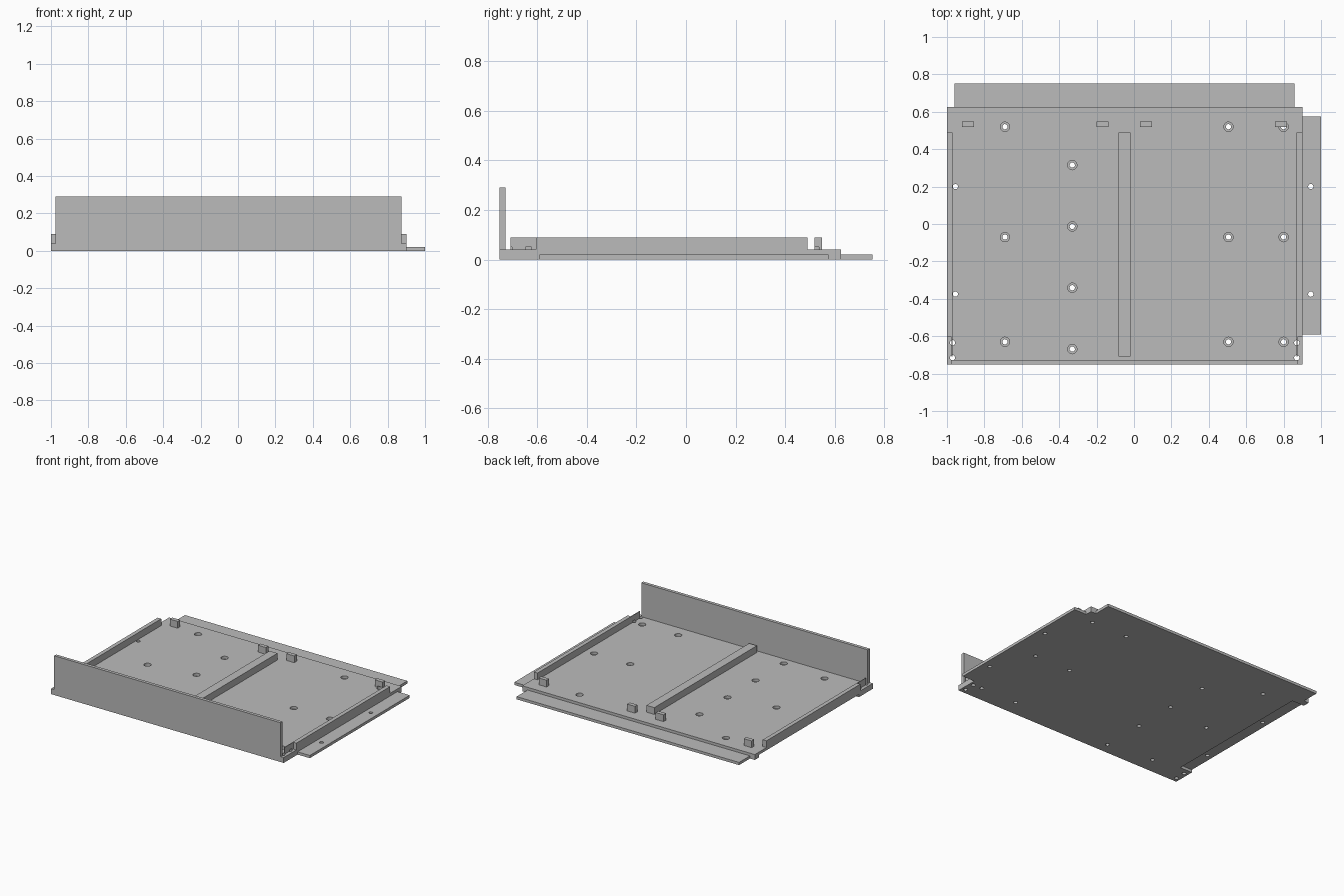
import bpy, bmesh, math
from mathutils import Matrix

cube = bpy.data.objects.get("Cube")
if cube:
    bpy.data.objects.remove(cube, do_unlink=True)

grey = bpy.data.materials.new("plain grey")
grey.use_nodes = True
colour = (0.5, 0.5, 0.5, 1)
grey.diffuse_color = colour
grey.node_tree.nodes["Principled BSDF"].inputs["Base Color"].default_value = colour

MID = -0.05            # symmetry line of the tray
FLOOR, RAIL = 0.04, 0.09


def finish(name, bm):
    mesh = bpy.data.meshes.new(name)
    bm.to_mesh(mesh)
    bm.free()
    mesh.materials.append(grey)
    obj = bpy.data.objects.new(name, mesh)
    bpy.context.collection.objects.link(obj)
    return obj


def box(name, x, y, z):
    bm = bmesh.new()
    bmesh.ops.create_cube(bm, size=1)
    for v in bm.verts:
        for i, (lo, hi) in enumerate((x, y, z)):
            v.co[i] = lo if v.co[i] < 0 else hi
    return finish(name, bm)


def boolean(obj, other, operation):
    mod = obj.modifiers.new(operation.lower(), "BOOLEAN")
    mod.operation, mod.object, mod.solver = operation, other, "EXACT"
    bpy.context.view_layer.objects.active = obj
    bpy.ops.object.modifier_apply(modifier=mod.name)


def mirrored(lo, hi):
    return (2 * MID - hi, 2 * MID - lo)


def add_drill(bm, x, y, bored):
    # stepped round plug: narrow shaft, wider head when counterbored
    head = 0.025 if bored else 0.014
    rings = [(0.014, -0.05), (0.014, 0.02), (head, 0.02), (head, 0.05)]
    if not bored:
        rings = [rings[0], rings[3]]
    n = 24
    loops = [[bm.verts.new((x + r * math.cos(i * math.tau / n),
                            y + r * math.sin(i * math.tau / n), z))
              for i in range(n)] for r, z in rings]
    for a, b in zip(loops, loops[1:]):
        for i in range(n):
            j = (i + 1) % n
            bm.faces.new((a[i], a[j], b[j], b[i]))
    bm.faces.new(loops[0][::-1])
    bm.faces.new(loops[-1])


# Floor with a recess under its right-hand edge for a neighbouring tongue
floor = box("floor_plate", (-1, 0.9), (-0.752, 0.625), (0, FLOOR))
recess = box("edge_recess_cutter", (-1.1, -0.9), (-0.59, 0.575), (-0.1, 0.02))
boolean(floor, recess, "DIFFERENCE")
bpy.data.objects.remove(recess, do_unlink=True)

# Joining tongues and front wall
parts = [floor,
         box("back_tongue", (-0.96, 0.857), (0.625, 0.752), (0, 0.02)),
         box("side_tongue", (0.9, 1), (-0.59, 0.575), (0, 0.02)),
         box("front_wall", (-0.975, 0.875), (-0.752, -0.728), (FLOOR, 0.29)),
         box("centre_rail", (-0.084, -0.02), (-0.708, 0.49), (FLOOR, RAIL))]

# Side rails, thinned at the front end
for side, place in (("left", lambda a, b: (a, b)), ("right", mirrored)):
    parts.append(box(side + "_rail", place(0.87, 0.9), (-0.605, 0.49), (FLOOR, RAIL)))
    parts.append(box(side + "_rail_tip", place(0.87, 0.875), (-0.708, -0.605), (FLOOR, RAIL)))

# Stop blocks along the back
for i, x in enumerate((-0.92, -0.2, 0.033, 0.755)):
    parts.append(box(f"stop_block_{i + 1}", (x, x + 0.064), (0.518, 0.548), (FLOOR, RAIL)))

# Counterbored screw holes and small pin holes
drills = bmesh.new()
for x in (-0.69, 0.505, 0.8):
    for y in (0.52, -0.07, -0.63):
        add_drill(drills, x, y, True)
for i in range(4):
    add_drill(drills, -0.33, 0.315 - 0.328 * i, True)
for x in (-0.955, 0.945):
    for y in (0.2, -0.375):
        add_drill(drills, x, y, False)
for x in (-0.97, 0.87):
    for y in (-0.635, -0.715):
        add_drill(drills, x, y, False)
bmesh.ops.recalc_face_normals(drills, faces=drills.faces)
cutter = finish("hole_cutter", drills)
for part in parts:
    if part.name != "back_tongue":
        boolean(part, cutter, "DIFFERENCE")
bpy.data.objects.remove(cutter, do_unlink=True)
